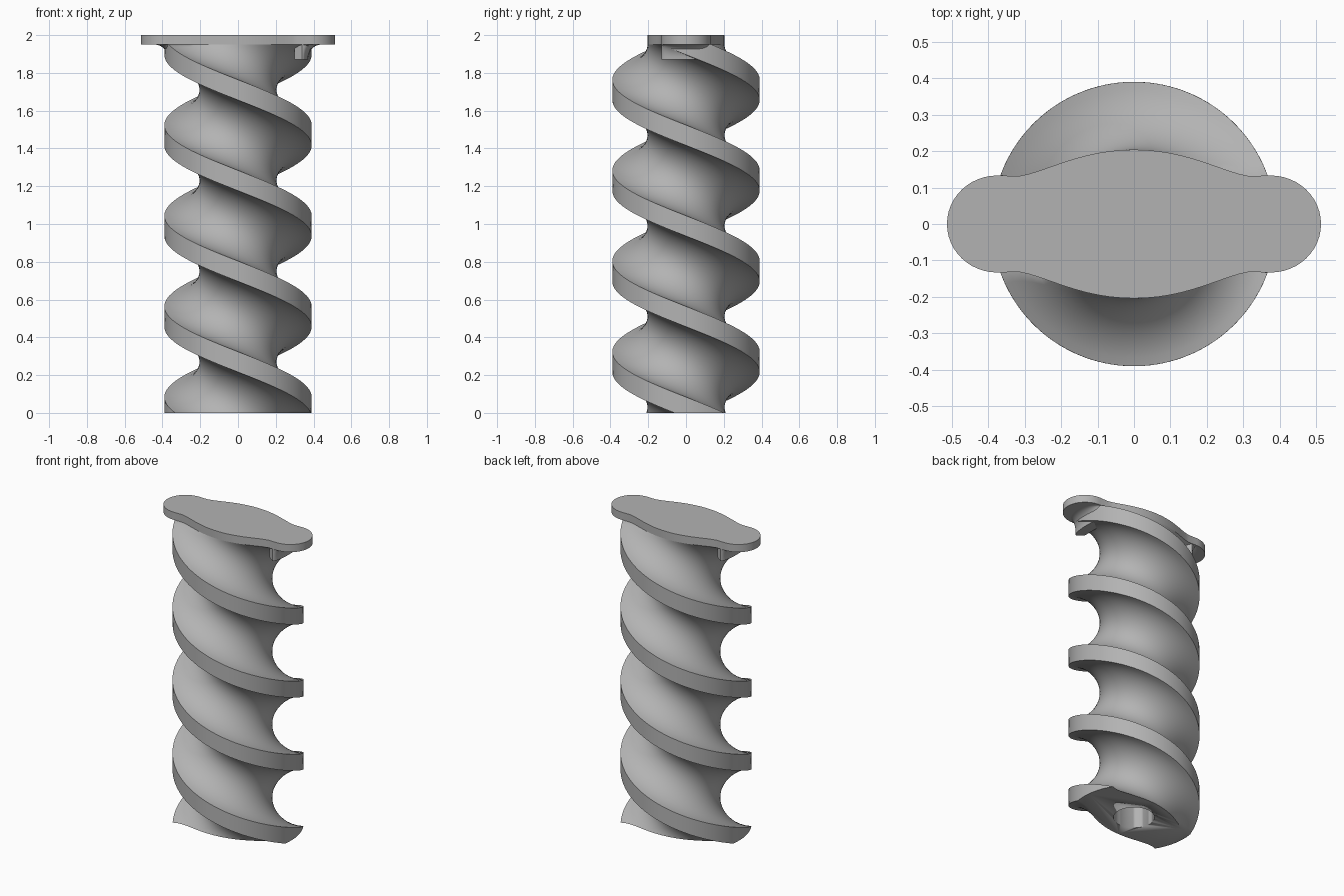
import bpy, bmesh, math
from math import pi, sin, cos, sqrt

if "Cube" in bpy.data.objects:
    bpy.data.objects.remove(bpy.data.objects["Cube"], do_unlink=True)

LEAD = 0.96       # height of one full turn
OUTER = 0.39      # thread radius
GROOVE = 0.186    # radius of the round groove between threads
TOP = 1.95        # underside of the cap
BORE = 0.122      # radius of the hole in the bottom

grey = bpy.data.materials.new("grey")
grey.use_nodes = True
grey.diffuse_color = (0.45, 0.45, 0.45, 1)
grey.node_tree.nodes["Principled BSDF"].inputs["Base Color"].default_value = (0.45, 0.45, 0.45, 1)


def section():
    """Two-lobed (radius, angle) outline: flat lands joined by round grooves."""
    half = GROOVE / LEAD * 2 * pi
    pts = []
    for side in (0, pi):
        for i in range(8):
            pts.append((OUTER, side - (pi / 2 - half) * (1 - i / 4)))
        for i in range(25):
            t = pi * i / 24
            pts.append((OUTER - GROOVE * sin(t), side + pi / 2 - half * cos(t)))
    return sorted({(round(r, 6), round(a, 6)) for r, a in pts if r <= OUTER}, key=lambda p: p[1])


def loft(name, rings, caps=(True, True), smooth=35):
    bm = bmesh.new()
    loops = [[bm.verts.new(p) for p in ring] for ring in rings]
    n = len(loops[0])
    for low, high in zip(loops, loops[1:]):
        for i in range(n):
            j = (i + 1) % n
            bm.faces.new((low[i], low[j], high[j], high[i]))
    if caps[0]:
        bm.faces.new(loops[0][::-1])
    if caps[1]:
        bm.faces.new(loops[-1])
    bmesh.ops.recalc_face_normals(bm, faces=bm.faces[:])
    mesh = bpy.data.meshes.new(name)
    bm.to_mesh(mesh)
    bm.free()
    mesh.materials.append(grey)
    ob = bpy.data.objects.new(name, mesh)
    bpy.context.collection.objects.link(ob)
    bpy.ops.object.select_all(action='DESELECT')
    ob.select_set(True)
    bpy.context.view_layer.objects.active = ob
    bpy.ops.object.shade_smooth_by_angle(angle=math.radians(smooth))
    return ob


# One lobe pair of the section, without the duplicated land points
half = GROOVE / LEAD * 2 * pi
land = pi / 2 - half
outline = []
for side in (0, pi):
    outline += [(OUTER, side - land + 2 * land * i / 8) for i in range(8)]
    outline += [(OUTER - GROOVE * sin(pi * i / 24), side + pi / 2 - half * cos(pi * i / 24))
                for i in range(24)]

# Twisted screw body
STEPS = 160
rings = []
for k in range(STEPS + 1):
    z = TOP * k / STEPS
    twist = 2 * pi * (TOP - z) / LEAD
    rings.append([(r * cos(a + twist), r * sin(a + twist), z) for r, a in outline])
screw = loft("screw_body", rings)

# Bore cut up from the bottom
bore = loft("bore_cutter", [[(BORE * cos(2 * pi * i / 48), BORE * sin(2 * pi * i / 48), z)
                             for i in range(48)] for z in (-0.1, 1.9)])
cut = screw.modifiers.new("bore", 'BOOLEAN')
cut.operation = 'DIFFERENCE'
cut.solver = 'EXACT'
cut.object = bore
bpy.context.view_layer.objects.active = screw
bpy.ops.object.modifier_apply(modifier=cut.name)
bpy.data.objects.remove(bore, do_unlink=True)

# Cap with a rounded ear on each end
cap = []
for side in (0, pi):
    for i in range(25):
        t = -pi / 2 + pi * i / 24
        x, y = 0.375 + 0.138 * cos(t), 0.133 * sin(t)
        cap.append((x * cos(side), y * cos(side)))
    for i in range(2, 23):
        r = OUTER - GROOVE * sin(pi * i / 24)
        a = side + pi / 2 - half * cos(pi * i / 24)
        cap.append((r * cos(a), r * sin(a)))
loft("top_cap", [[(x, y, z) for x, y in cap] for z in (TOP, 2.0)])

# Hollow-curved supports under the ears
for name, sign in (("left_ear_support", 1), ("right_ear_support", -1)):
    rings = []
    for k in range(9):
        u = k / 8 * pi / 2
        reach = 0.37 + 0.07 * (1 - cos(u))
        ring = [(0.3, -0.1), (0.3, 0.1)]
        ring += [(0.34 + (reach - 0.34) * cos(t), 0.13 * sin(t))
                 for t in (pi / 2 - pi * i / 16 for i in range(17))]
        rings.append([(sign * x, sign * y, 1.87 + 0.08 * sin(u)) for x, y in ring])
    loft(name, rings)
